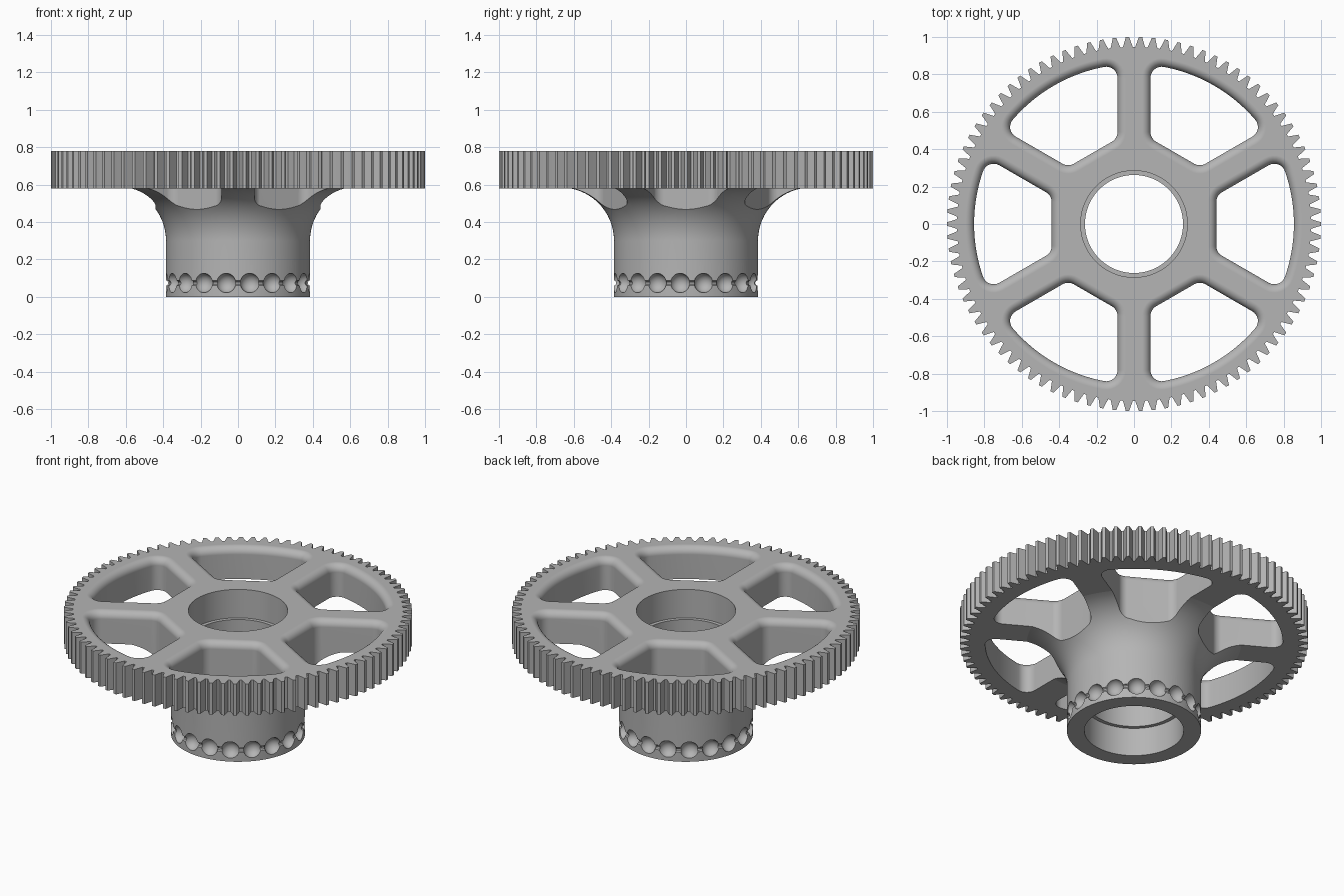
import bpy, bmesh
from math import sin, cos, pi, radians, asin, sqrt

cube = bpy.data.objects.get("Cube")
if cube:
    bpy.data.objects.remove(cube, do_unlink=True)

TOP, PLATE = 0.78, 0.58          # gear plate heights
TEETH, BALLS = 90, 19
RIM, FLAT, HALF, CORNER = 0.855, 0.44, 0.088, 0.06   # window outline
ROUND = 0.045                    # rounding of the window's upper edge

grey = bpy.data.materials.new("light_grey")
grey.use_nodes = True
grey.diffuse_color = (0.46, 0.46, 0.46, 1)
grey.node_tree.nodes["Principled BSDF"].inputs["Base Color"].default_value = (0.46, 0.46, 0.46, 1)


def to_object(name, bm):
    bmesh.ops.recalc_face_normals(bm, faces=bm.faces)
    mesh = bpy.data.meshes.new(name)
    bm.to_mesh(mesh)
    bm.free()
    mesh.materials.append(grey)
    obj = bpy.data.objects.new(name, mesh)
    bpy.context.collection.objects.link(obj)
    return obj


def add_loft(bm, loops):
    """Skin a stack of equal-length loops and cap both ends."""
    rings = [[bm.verts.new(p) for p in loop] for loop in loops]
    n = len(rings[0])
    for a, b in zip(rings, rings[1:]):
        for i in range(n):
            j = (i + 1) % n
            bm.faces.new((a[i], a[j], b[j], b[i]))
    bm.faces.new(rings[0][::-1])
    bm.faces.new(rings[-1])


def loft(name, loops):
    bm = bmesh.new()
    add_loft(bm, loops)
    return to_object(name, bm)


def polar(r, a, z):
    return (r * cos(a), r * sin(a), z)


def lathe(name, profile, n=128):
    return loft(name, [[polar(r, 2 * pi * i / n, z) for i in range(n)] for r, z in profile])


def combine(target, tool, operation):
    mod = target.modifiers.new(tool.name, 'BOOLEAN')
    mod.operation, mod.solver, mod.object = operation, 'EXACT', tool
    bpy.context.view_layer.objects.active = target
    bpy.ops.object.modifier_apply(modifier=mod.name)
    bpy.data.objects.remove(tool, do_unlink=True)


def arc(cx, cy, r, a0, a1, n):
    return [(cx + r * cos(a0 + (a1 - a0) * i / n), cy + r * sin(a0 + (a1 - a0) * i / n))
            for i in range(n + 1)]


def window_outline(grow):
    """Rounded window between two spokes, symmetric about +x."""
    d = HALF + CORNER
    phi = radians(30) - asin(d / (RIM - CORNER))
    ox, oy = (RIM - CORNER) * cos(phi), (RIM - CORNER) * sin(phi)
    ix = FLAT + CORNER
    iy = (ix / 2 - d) / cos(radians(30))
    r = CORNER + grow
    a, b = radians(120), radians(240)
    return (arc(0, 0, RIM + grow, -phi, phi, 24)[1:-1]
            + arc(ox, oy, r, phi, a, 8) + arc(ix, iy, r, a, pi, 6)
            + arc(ix, -iy, r, pi, b, 6) + arc(ox, -oy, r, b, 2 * pi - phi, 8))


# Toothed gear plate
tooth = [(-0.40, 0.947), (-0.25, 0.975), (-0.13, 1.0), (0.13, 1.0), (0.25, 0.975), (0.40, 0.947)]
pitch = 2 * pi / TEETH
outline = [(r, pi / 2 + (k + 0.5 + t) * pitch) for k in range(TEETH) for t, r in tooth]
gear = loft("gear_wheel", [[polar(r, a, z) for r, a in outline] for z in (PLATE, TOP)])

# Hub flaring into the underside of the plate
flare = [(0.67 - 0.285 * cos(a), 0.30 + 0.285 * sin(a))
         for a in [pi / 2 * i / 16 for i in range(17)]]
hub = lathe("hub", [(0.385, 0)] + flare + [(0.67, 0.65)])
combine(gear, hub, 'UNION')

# Stepped bore with a bearing seat at each end
bore = lathe("bore", [(0.285, -0.1), (0.285, 0.18), (0.262, 0.18),
                      (0.262, 0.6), (0.285, 0.6), (0.285, 0.9)])
combine(gear, bore, 'DIFFERENCE')

# Six windows with a rounded upper edge
steps = [pi / 2 * i / 8 for i in range(9)]
layers = [(0.2, 0)] + [(TOP - ROUND + ROUND * sin(a), ROUND - ROUND * cos(a)) for a in steps]
layers.append((TOP + 0.05, ROUND))
bm = bmesh.new()
for k in range(6):
    c, s = cos(k * pi / 3), sin(k * pi / 3)
    add_loft(bm, [[(x * c - y * s, x * s + y * c, z) for x, y in window_outline(g)]
                  for z, g in layers])
combine(gear, to_object("windows", bm), 'DIFFERENCE')

# Ring of ball pockets around the hub foot
bm = bmesh.new()
for k in range(BALLS):
    made = bmesh.ops.create_uvsphere(bm, u_segments=24, v_segments=14, radius=0.052)
    x, y, z = polar(0.388, -pi / 2 + (k + 0.5) * 2 * pi / BALLS, 0.074)
    bmesh.ops.translate(bm, verts=made["verts"], vec=(x, y, z))
combine(gear, to_object("ball_pockets", bm), 'DIFFERENCE')

# Thin groove linking the pockets
bpy.ops.mesh.primitive_torus_add(location=(0, 0, 0.074), major_radius=0.388, minor_radius=0.015,
                                 major_segments=120, minor_segments=10)
groove = bpy.context.object
groove.name = "groove"
groove.data.materials.append(grey)
combine(gear, groove, 'DIFFERENCE')

# Smooth shading with sharp edges kept
bpy.ops.object.select_all(action='DESELECT')
gear.select_set(True)
bpy.context.view_layer.objects.active = gear
bpy.ops.object.shade_smooth_by_angle(angle=radians(28))
weighted = gear.modifiers.new("weighted_normals", 'WEIGHTED_NORMAL')
weighted.keep_sharp = True
